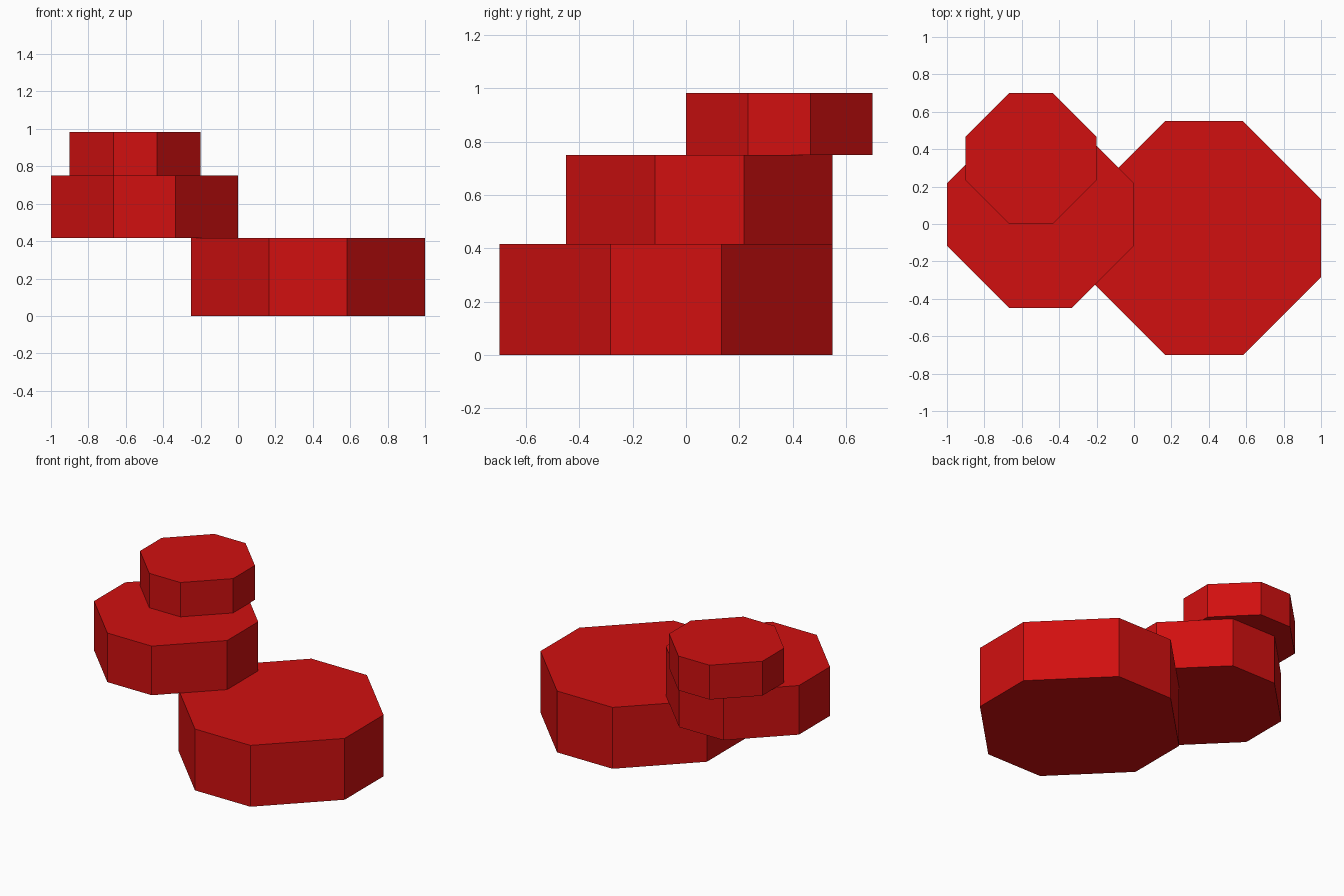
import bpy
import bmesh

cube = bpy.data.objects.get("Cube")
if cube:
    bpy.data.objects.remove(cube, do_unlink=True)

# Single flat red
RED = (0.64, 0.005, 0.005, 1.0)
red = bpy.data.materials.new("red")
red.use_nodes = True
red.diffuse_color = RED
red.node_tree.nodes["Principled BSDF"].inputs["Base Color"].default_value = RED


def octagonal_slab(name, cx, cy, base, size):
    """Square slab with corners cut at thirds; its height is a third of its width."""
    h, t = size / 2, size / 6
    outline = [(t, -h), (h, -t), (h, t), (t, h), (-t, h), (-h, t), (-h, -t), (-t, -h)]
    bm = bmesh.new()
    face = bm.faces.new([bm.verts.new((x, y, 0)) for x, y in outline])
    top = bmesh.ops.extrude_face_region(bm, geom=[face])["geom"]
    verts = [v for v in top if isinstance(v, bmesh.types.BMVert)]
    bmesh.ops.translate(bm, verts=verts, vec=(0, 0, size / 3))
    bmesh.ops.recalc_face_normals(bm, faces=bm.faces)
    mesh = bpy.data.meshes.new(name)
    bm.to_mesh(mesh)
    bm.free()
    mesh.materials.append(red)
    obj = bpy.data.objects.new(name, mesh)
    obj.location = (cx, cy, base)
    bpy.context.collection.objects.link(obj)
    return base + size / 3


# Stack of three offset slabs, each resting on the one below
z = 0.0
for name, cx, cy, size in [("bottom_slab", 0.375, -0.075, 1.25),
                           ("middle_slab", -0.5, 0.05, 1.0),
                           ("top_slab", -0.55, 0.35, 0.7)]:
    z = octagonal_slab(name, cx, cy, z, size)
